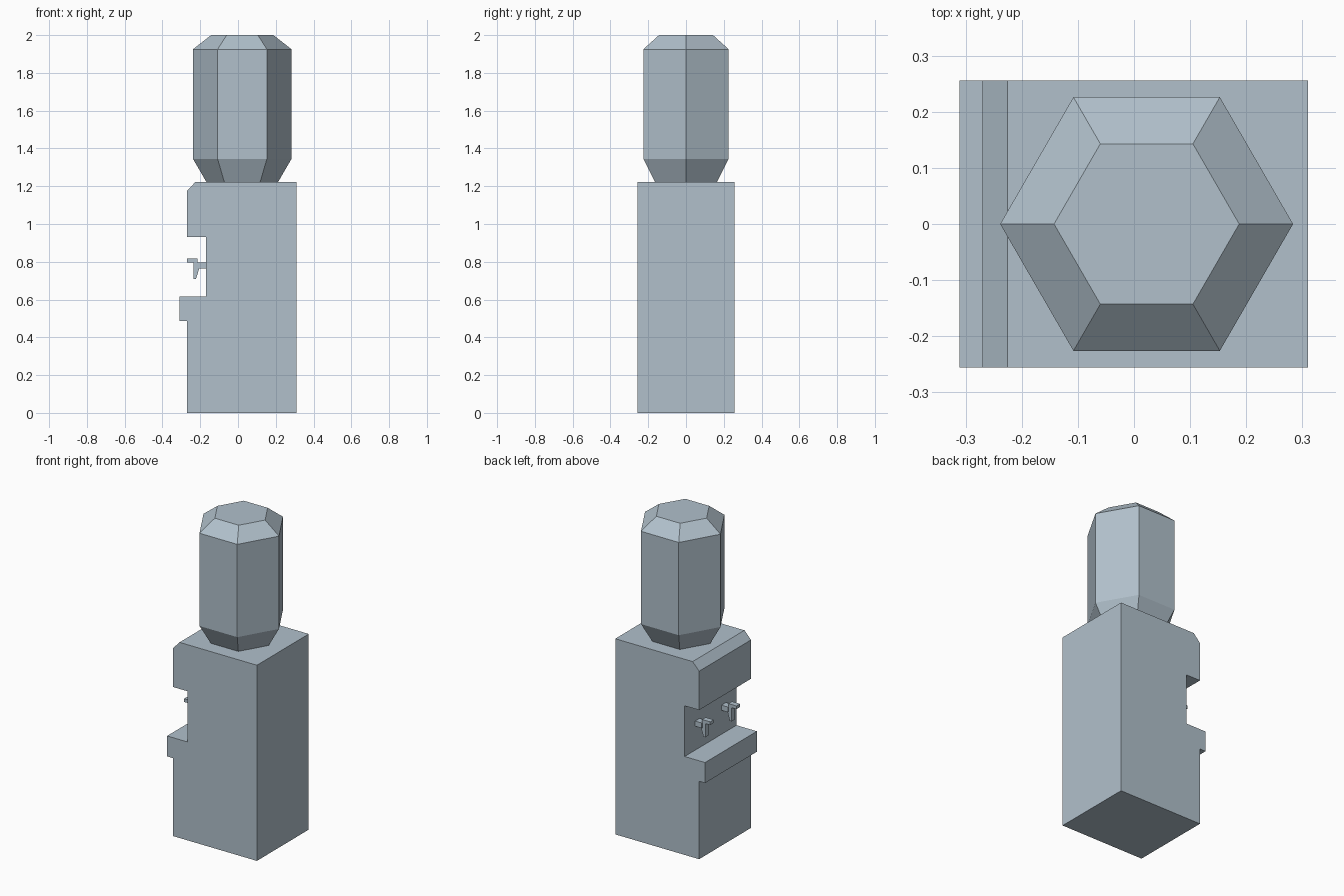
import bpy, bmesh, math

if "Cube" in bpy.data.objects:
    bpy.data.objects.remove(bpy.data.objects["Cube"])

grey = bpy.data.materials.new("blue grey")
grey.diffuse_color = (0.44, 0.53, 0.60, 1)
grey.use_nodes = True
grey.node_tree.nodes["Principled BSDF"].inputs["Base Color"].default_value = grey.diffuse_color


def finish(name, bm):
    bmesh.ops.recalc_face_normals(bm, faces=bm.faces)
    mesh = bpy.data.meshes.new(name)
    bm.to_mesh(mesh)
    bm.free()
    mesh.materials.append(grey)
    obj = bpy.data.objects.new(name, mesh)
    bpy.context.collection.objects.link(obj)
    return obj


def extrude_profile(name, points, y, width):
    """Extrude an x-z outline along y, centred on y."""
    bm = bmesh.new()
    face = bm.faces.new([bm.verts.new((x, y - width / 2, z)) for x, z in points])
    new = bmesh.ops.extrude_face_region(bm, geom=[face])["geom"]
    verts = [v for v in new if isinstance(v, bmesh.types.BMVert)]
    bmesh.ops.translate(bm, verts=verts, vec=(0, width, 0))
    return finish(name, bm)


def stacked_rings(name, cx, rings, sides):
    """Faceted solid from (radius, z) rings."""
    bm = bmesh.new()
    loops = []
    for r, z in rings:
        angles = [2 * math.pi * i / sides for i in range(sides)]
        loops.append([bm.verts.new((cx + r * math.cos(a), r * math.sin(a), z)) for a in angles])
    for low, high in zip(loops, loops[1:]):
        for i in range(sides):
            j = (i + 1) % sides
            bm.faces.new((low[i], low[j], high[j], high[i]))
    bm.faces.new(loops[0])
    bm.faces.new(loops[-1])
    return finish(name, bm)


# Cabinet with dispensing niche, drip ledge and bevelled top edge
extrude_profile("cabinet", [
    (-0.27, 0), (0.31, 0), (0.31, 1.223), (-0.225, 1.223), (-0.27, 1.175),
    (-0.27, 0.932), (-0.17, 0.932), (-0.17, 0.615), (-0.311, 0.615),
    (-0.311, 0.487), (-0.27, 0.487)], 0, 0.512)

# Hexagonal water bottle
stacked_rings("bottle", 0.0225,
              [(0.19, 1.223), (0.261, 1.345), (0.261, 1.925), (0.165, 2.0)], 6)

# Pair of taps
for side, y in (("left", 0.13), ("right", -0.13)):
    extrude_profile(side + "_tap_pipe", [
        (-0.17, 0.765), (-0.17, 0.797), (-0.215, 0.797), (-0.215, 0.765)], y, 0.045)
    extrude_profile(side + "_tap_spout", [
        (-0.235, 0.71), (-0.222, 0.71), (-0.205, 0.765), (-0.205, 0.797),
        (-0.235, 0.797)], y, 0.03)
    extrude_profile(side + "_tap_lever", [
        (-0.27, 0.797), (-0.215, 0.797), (-0.215, 0.817), (-0.27, 0.817)], y, 0.035)
